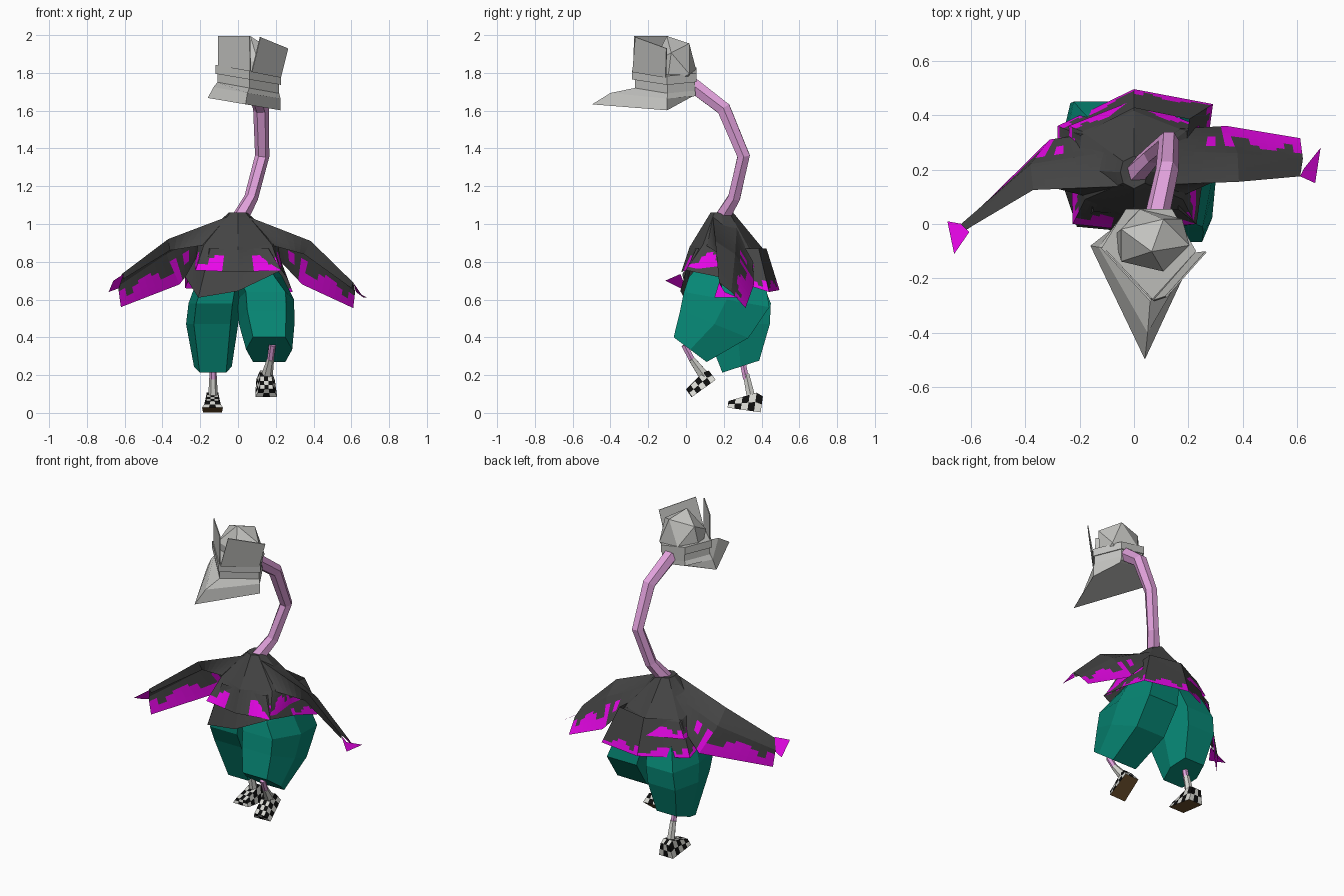
import bpy, bmesh, math
from mathutils import Vector, Matrix

if "Cube" in bpy.data.objects:
    bpy.data.objects.remove(bpy.data.objects["Cube"])


def mat(name, *c):
    m = bpy.data.materials.new(name)
    m.diffuse_color = (*c, 1)
    m.use_nodes = True
    m.node_tree.nodes["Principled BSDF"].inputs["Base Color"].default_value = m.diffuse_color
    return m


CHAR = mat("charcoal cloth", .058, .058, .058)
MAG = mat("magenta trim", .80, .002, .80)
TEAL = mat("teal trousers", .002, .24, .175)
PINK = mat("pink skin", .76, .36, .72)
GREY = mat("light grey", .54, .54, .52)
WHITE = mat("off white", .68, .68, .64)
BLACK = mat("black", .004, .004, .004)
BROWN = mat("brown sole", .16, .085, .028)


def finish(name, bm, mats):
    bmesh.ops.recalc_face_normals(bm, faces=bm.faces)
    me = bpy.data.meshes.new(name)
    bm.to_mesh(me)
    bm.free()
    for m in mats:
        me.materials.append(m)
    ob = bpy.data.objects.new(name, me)
    bpy.context.collection.objects.link(ob)
    return ob


def loft(name, rings, m):
    """Skin a list of equal-length rings and cap both ends."""
    bm = bmesh.new()
    vs = [[bm.verts.new(p) for p in r] for r in rings]
    n = len(vs[0])
    for a, b in zip(vs, vs[1:]):
        for i in range(n):
            j = (i + 1) % n
            bm.faces.new((a[i], a[j], b[j], b[i]))
    bm.faces.new(vs[0])
    bm.faces.new(vs[-1])
    return finish(name, bm, [m])


def sheet(name, rows, nu, nv, rule, closed=False):
    """Cloth panel: control rows cut into fine cells, trim chosen by rule(u, v, centre)."""
    rows = [[Vector(p) for p in r] for r in rows]
    if closed:
        rows = [r + [r[0]] for r in rows]
    U, V = (len(rows[0]) - 1) * nu, (len(rows) - 1) * nv

    def at(i, j):
        a, b = min(i // nu, len(rows[0]) - 2), min(j // nv, len(rows) - 2)
        s, t = i / nu - a, j / nv - b
        return rows[b][a].lerp(rows[b][a + 1], s).lerp(
            rows[b + 1][a].lerp(rows[b + 1][a + 1], s), t)

    bm = bmesh.new()
    g = [[bm.verts.new(at(i, j)) for j in range(V + 1)] for i in range(U + 1)]
    for i in range(U):
        for j in range(V):
            f = bm.faces.new((g[i][j], g[i][j + 1], g[i + 1][j + 1], g[i + 1][j]))
            f.material_index = int(rule(i, (j + .5) / nv, f.calc_center_median()))
    bmesh.ops.remove_doubles(bm, verts=bm.verts, dist=1e-5)
    return finish(name, bm, [CHAR, MAG])


def boxy(c, rx, ry, tilt=0):
    """Six-sided trouser ring with wide flat front and back."""
    R = Matrix.Rotation(math.radians(tilt), 3, 'X')
    return [Vector(c) + R @ Vector((rx * x, ry * y, 0)) for x, y in
            ((1, 0), (.7, .95), (-.7, .95), (-1, 0), (-.7, -.95), (.7, -.95))]


def tube(name, path, radii, m, n=6):
    path = [Vector(p) for p in path]
    rings = []
    for k, p in enumerate(path):
        d = (path[min(k + 1, len(path) - 1)] - path[max(k - 1, 0)]).normalized()
        x = (Vector((1, 0, 0)) - d * d.x).normalized()
        y = d.cross(x)
        rings.append([p + radii[k] * (x * math.cos(a * math.tau / n) + y * math.sin(a * math.tau / n))
                      for a in range(n)])
    return loft(name, rings, m)


def scallop(i):
    return (.12, .12, 0, -.1, -.1, 0, .12, -.05)[i % 8]


# Neck
tube("neck", [(.01, .19, 1.03), (.07, .255, 1.14), (.128, .305, 1.36), (.122, .20, 1.61),
              (.08, .01, 1.755)], [.045, .037, .038, .042, .045], PINK)


# Cape: upper tier around the shoulders, mirrored half rings, closed under the neck
def full(half):
    return half + [(-x, y, z) for x, y, z in half[-2:0:-1]]

top = full([(0, .13, 1.06), (.04, .15, 1.06), (.05, .19, 1.06), (.04, .23, 1.06), (0, .25, 1.06)])
mid = full([(0, .02, .88), (.18, .09, .89), (.21, .2, .91), (.19, .34, .86), (0, .415, .86)])
hem = full([(0, -.025, .745), (.225, .0, .755), (.23, .2, .78), (.24, .36, .77), (0, .455, .77)])
sheet("cape", [[(0, .19, 1.055)] * 8, top, mid, hem], 8, 8,
      lambda i, v, c: v > 2.55 + scallop(i) * 1.6 and (abs(c.x) > .075 or c.y > .2), True)

# Tunic: lower tier, trim only on the tail
t_hem = [(0, -.03, .645), (.23, .0, .755), (.26, .22, .71), (.29, .44, .64),
         (0, .495, .65), (-.28, .36, .66), (-.28, .2, .72), (-.21, -.01, .61)]
t_top = [(x * .7, .22 + (y - .22) * .75, .87) for x, y, z in t_hem]
sheet("tunic", [t_top, t_hem], 8, 12,
      lambda i, v, c: v > .82 + scallop(i) and c.y > .2, True)


# Wing sleeves: front lip, leading edge, middle fold, hanging trailing edge
def wing(name, lip, lead, fold, trail, tip):
    sheet(name, [lip, lead, fold, trail], 8, 8,
          lambda i, v, c: i > 6 and v > 2.4 + 1.8 * scallop(i) or i == 5 and 2.3 < v < 2.6)
    bm = bmesh.new()
    bm.faces.new([bm.verts.new(p) for p in tip])
    finish(name + "_tip", bm, [MAG])

wing("left_wing",
     [(-.17, .1, .89), (-.36, .15, .86), (-.605, -.015, .71)],
     [(0, .14, 1.06), (-.37, .125, .92), (-.615, -.02, .735)],
     [(-.06, .27, 1.0), (-.38, .22, .84), (-.635, .0, .67)],
     [(-.17, .33, .86), (-.31, .31, .68), (-.62, .005, .56)],
     [(-.605, -.03, .735), (-.66, -.11, .70), (-.685, .01, .64), (-.63, .0, .66)])
wing("right_wing",
     [(.17, .1, .89), (.35, .18, .84), (.60, .19, .66)],
     [(0, .14, 1.06), (.385, .155, .91), (.61, .175, .69)],
     [(.06, .27, 1.0), (.38, .26, .84), (.62, .24, .64)],
     [(.17, .35, .86), (.34, .36, .68), (.61, .315, .555)],
     [(.61, .175, .69), (.665, .15, .61), (.685, .28, .61), (.625, .205, .64)])

# Trousers: left leg planted, right leg raised forward
loft("left_trouser_leg", [boxy((-.07, .22, .78), .10, .15), boxy((-.10, .22, .68), .125, .20),
     boxy((-.125, .24, .58), .137, .22), boxy((-.137, .268, .47), .138, .185),
     boxy((-.133, .29, .245), .10, .108, 18)], TEAL)
loft("right_trouser_leg", [boxy((.08, .23, .80), .10, .15), boxy((.10, .215, .72), .135, .21),
     boxy((.147, .215, .60), .150, .242, -10), boxy((.152, .15, .47), .147, .205, -22),
     boxy((.165, .022, .335), .122, .115, -37)], TEAL)

# Shins: pink upper part, pale sock below
tube("left_shin", [(-.132, .30, .27), (-.132, .318, .18)], [.018, .018], PINK)
tube("left_sock", [(-.132, .318, .205), (-.132, .345, .08)], [.019, .026], WHITE)
tube("right_shin", [(.182, -.01, .36), (.172, .03, .285)], [.018, .018], PINK)
tube("right_sock", [(.172, .03, .285), (.152, .10, .19)], [.019, .032], WHITE)


# Shoes: tapered checkered blocks with brown soles
def shoe(name, heel, toe, ankle, low, w_heel, w_toe):
    heel, toe = Vector(heel), Vector(toe)
    d = (toe - heel).normalized()
    side = d.cross(Vector((0, 0, 1))).normalized()
    up = side.cross(d)
    nx, ny, nz = 5, 3, 2

    def p(i, j, k):
        s = i / nx
        peak = ankle * (.85 + .75 * s) if s < .2 else ankle + (low - ankle) * (s - .2) / .8
        w = (w_heel + (w_toe - w_heel) * s) * (1 - .4 * k / nz)
        return heel.lerp(toe, s) + side * w * (j / ny - .5) + up * peak * k / nz

    bm = bmesh.new()

    def patch(na, nb, f, sole=False):
        for a in range(na):
            for b in range(nb):
                q = bm.faces.new([bm.verts.new(f(a + x, b + y)) for x, y in ((0, 0), (1, 0), (1, 1), (0, 1))])
                q.material_index = 2 if sole else (a + b) % 2
    patch(nx, ny, lambda a, b: p(a, b, 0), True)
    patch(nx, ny, lambda a, b: p(a, b, nz))
    for j in (0, ny):
        patch(nx, nz, lambda a, b: p(a, j, b))
    for i in (0, nx):
        patch(ny, nz, lambda a, b: p(i, a, b))
    bmesh.ops.remove_doubles(bm, verts=bm.verts, dist=1e-5)
    finish(name, bm, [WHITE, BLACK, BROWN])

shoe("left_shoe", (-.135, .395, .003), (-.135, .22, .028), .10, .035, .10, .11)
shoe("right_shoe", (.145, .155, .175), (.15, .03, .085), .07, .05, .10, .115)

# Head: five-sided plan, rolled towards +x
PLAN = [(.06, -.285), (.228, -.1), (.14, .055), (-.03, .055), (-.12, -.09)]


def head(z, s=1.0, plan=PLAN):
    return [(.06 + (x - .06) * s, -.05 + (y + .05) * s, z - .17 * (x - .06)) for x, y in plan]

loft("upper_brow_band", [head(1.765), head(1.812)], GREY)
loft("lower_brow_band", [head(1.715, .94), head(1.77, .94)], GREY)
beak_mid = head(1.692, 1, [(.05, -.40), (.225, -.1), (.14, .05), (-.03, .05), (-.13, -.085)])
beak_low = head(1.63, 1, [(.04, -.497), (.225, -.1), (.13, .03), (-.02, .03), (-.16, -.08)])
beak_low[2:4] = [(x, y, z + .055) for x, y, z in beak_low[2:4]]
loft("beak", [head(1.72, .94), beak_mid, beak_low], GREY)

# Skull dome
bm = bmesh.new()
bmesh.ops.create_icosphere(bm, subdivisions=1, radius=1)
bmesh.ops.transform(bm, verts=bm.verts, matrix=Matrix.Translation((.065, -.06, 1.835)) @
                    Matrix.Diagonal((.155, .12, .17, 1)) @ Matrix.Rotation(.35, 4, 'X'))
finish("skull", bm, [GREY])

# Raised crest plates in a V at the front
for name, quad in (("left_crest_plate", [(.065, -.28, 1.81), (-.105, -.1, 1.83), (-.105, -.1, 1.995), (.06, -.275, 1.995)]),
                   ("right_crest_plate", [(.07, -.28, 1.805), (.223, -.105, 1.775), (.262, -.1, 1.93), (.115, -.265, 1.99)])):
    bm = bmesh.new()
    bm.faces.new([bm.verts.new(p) for p in quad])
    ob = finish(name, bm, [GREY])
    ob.modifiers.new("thickness", 'SOLIDIFY').thickness = .006
